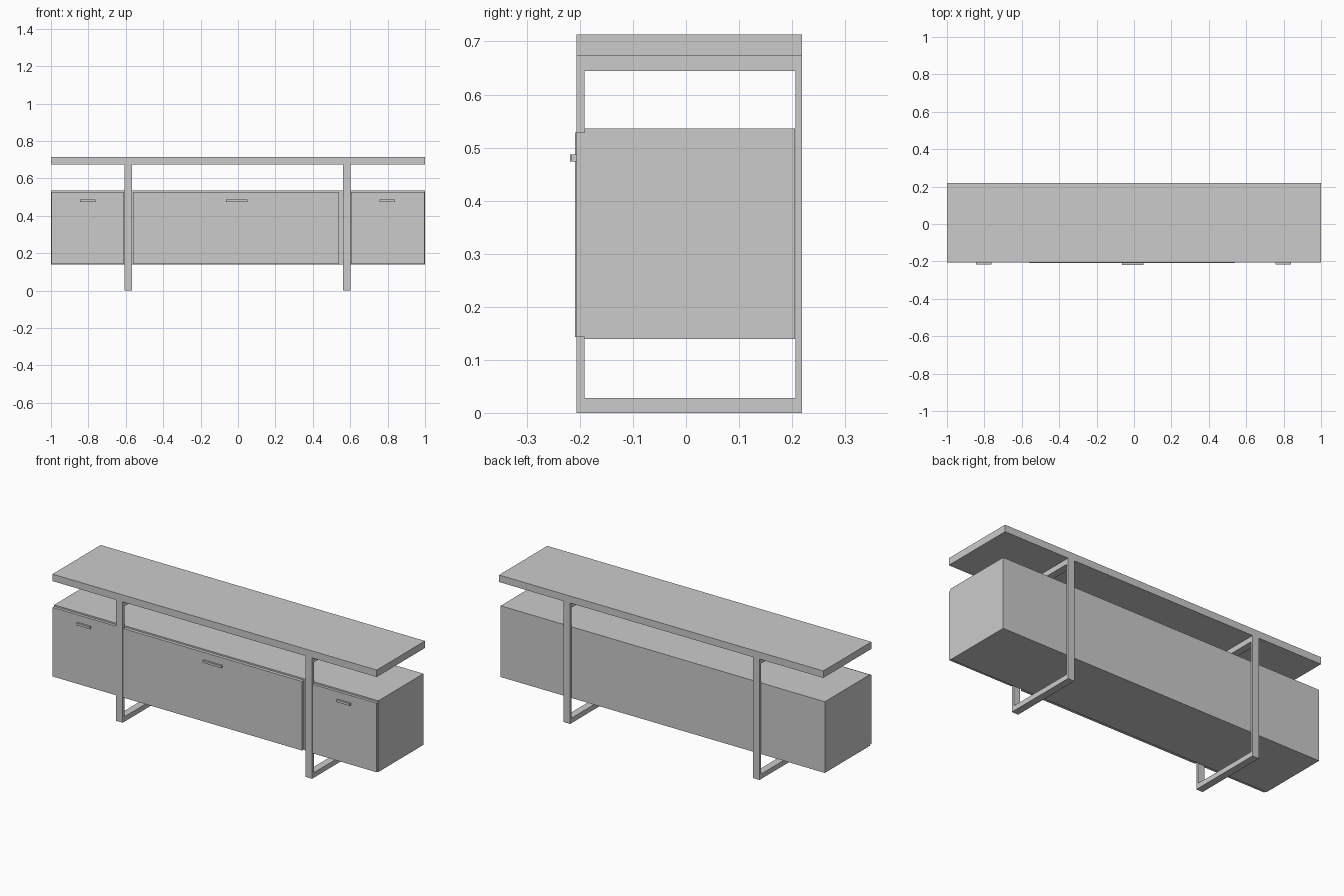
import bpy, bmesh
from mathutils import Vector

if "Cube" in bpy.data.objects:
    bpy.data.objects.remove(bpy.data.objects["Cube"])


def box(name, x, y, z):
    """Axis-aligned box from (min, max) ranges."""
    me = bpy.data.meshes.new(name)
    bm = bmesh.new()
    bmesh.ops.create_cube(bm, size=1)
    for v in bm.verts:
        v.co = Vector([(r[0] + r[1]) / 2 + c * (r[1] - r[0])
                       for r, c in zip((x, y, z), v.co)])
    bm.to_mesh(me)
    bm.free()
    ob = bpy.data.objects.new(name, me)
    bpy.context.collection.objects.link(ob)
    return ob


def frame(name, x):
    """Closed rectangular leg frame, extruded along x."""
    outer = [(-.206, 0), (.219, 0), (.219, .674), (-.206, .674)]
    inner = [(-.191, .028), (.206, .028), (.206, .644), (-.191, .644)]
    bm = bmesh.new()
    o = [bm.verts.new((x[0], *p)) for p in outer]
    i = [bm.verts.new((x[0], *p)) for p in inner]
    faces = [bm.faces.new((o[k], o[(k + 1) % 4], i[(k + 1) % 4], i[k]))
             for k in range(4)]
    ext = bmesh.ops.extrude_face_region(bm, geom=faces, use_keep_orig=True)
    bmesh.ops.translate(bm, vec=(x[1] - x[0], 0, 0),
                        verts=[e for e in ext['geom'] if isinstance(e, bmesh.types.BMVert)])
    bmesh.ops.recalc_face_normals(bm, faces=bm.faces)
    me = bpy.data.meshes.new(name)
    bm.to_mesh(me)
    bm.free()
    bpy.context.collection.objects.link(bpy.data.objects.new(name, me))


# Floating top and cabinet body
box("top_board", (-1, 1), (-.206, .219), (.674, .713))
box("cabinet_body", (-1, 1), (-.191, .205), (.139, .536))

# Leg frames wrapping the cabinet
frame("left_leg_frame", (-.607, -.567))
frame("right_leg_frame", (.561, .601))

# Fronts with bar handles: name, door x range, door face y, handle x range
for name, xr, y, hx in (
        ("left", (-.998, -.609), -.207, (-.845, -.762)),
        ("centre", (-.562, .541), -.209, (-.065, .05)),
        ("right", (.603, .998), -.206, (.757, .84))):
    box(name + "_door", xr, (y, -.191), (.143, .528))
    box(name + "_handle", hx, (y - .010, y), (.474, .487))
